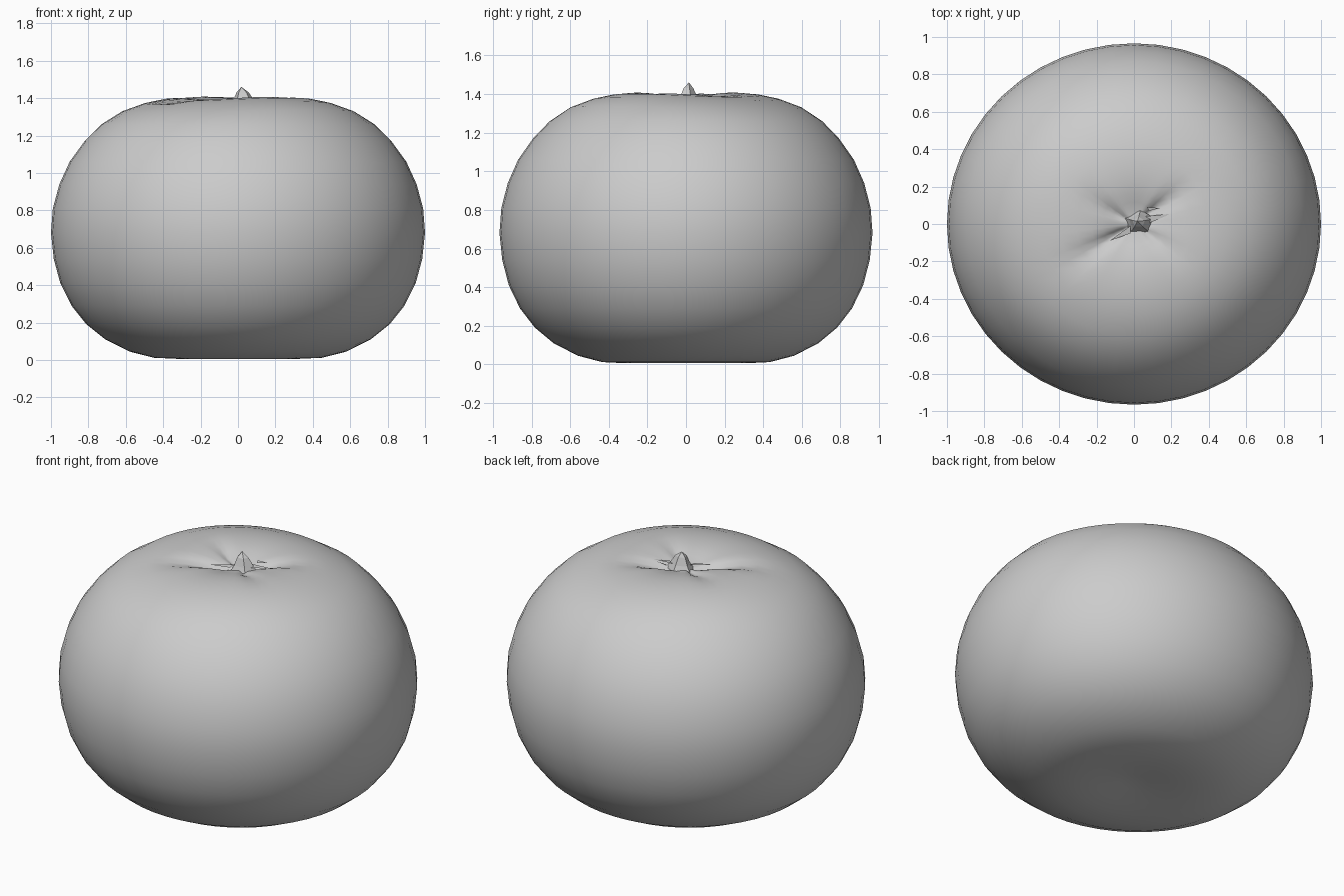
import bpy, bmesh, math

cube = bpy.data.objects.get("Cube")
if cube:
    bpy.data.objects.remove(cube, do_unlink=True)

mat = bpy.data.materials.new("plain grey")
mat.use_nodes = True
GREY = (0.6, 0.6, 0.6, 1.0)
mat.diffuse_color = GREY
mat.node_tree.nodes["Principled BSDF"].inputs["Base Color"].default_value = GREY

SEGMENTS = 48
# radius, height from the base centre to the crown dimple
PROFILE = [(0.08, 0.025), (0.2, 0.012), (0.32, 0.006), (0.45, 0.012), (0.58, 0.045),
           (0.71, 0.11), (0.81, 0.19), (0.89, 0.29), (0.95, 0.41), (0.985, 0.54),
           (1.0, 0.68), (0.99, 0.81), (0.955, 0.94), (0.9, 1.06), (0.82, 1.17),
           (0.73, 1.26), (0.62, 1.33), (0.5, 1.373), (0.4, 1.393), (0.31, 1.4),
           (0.23, 1.397), (0.17, 1.388), (0.12, 1.375), (0.07, 1.362)]
# crown creases: direction in degrees, depth, width in degrees, reach
CREASES = [(36, 0.05, 11, 0.36), (213, 0.05, 11, 0.46),
           (150, 0.03, 13, 0.34), (-35, 0.025, 13, 0.36)]


def crease_depth(r, a):
    """Depth of the crown creases at radius r and angle a."""
    total = 0.0
    for direction, depth, width, reach in CREASES:
        d = (math.degrees(a) - direction + 180) % 360 - 180
        fade = max(0.0, 1 - r / reach) ** 0.7 * min(1.0, r / 0.12)
        total += depth * math.exp(-(d / width) ** 2) * fade
    return total


def lathe(name, rings, bottom, top, smooth):
    """Skin a list of vertex rings and close both ends with fans."""
    bm = bmesh.new()
    loops = [[bm.verts.new(p) for p in ring] for ring in rings]
    n = len(loops[0])
    low, high = bm.verts.new(bottom), bm.verts.new(top)
    for i in range(n):
        j = (i + 1) % n
        bm.faces.new((low, loops[0][j], loops[0][i]))
        bm.faces.new((high, loops[-1][i], loops[-1][j]))
        for a, b in zip(loops, loops[1:]):
            bm.faces.new((a[i], a[j], b[j], b[i]))
    bmesh.ops.recalc_face_normals(bm, faces=bm.faces)
    for f in bm.faces:
        f.smooth = smooth
    mesh = bpy.data.meshes.new(name)
    bm.to_mesh(mesh)
    bm.free()
    mesh.materials.append(mat)
    obj = bpy.data.objects.new(name, mesh)
    bpy.context.collection.objects.link(obj)
    return obj


# Fruit body: squat, slightly oval, with a creased crown
rings = []
for r, z in PROFILE:
    ring = []
    for i in range(SEGMENTS):
        a = 2 * math.pi * i / SEGMENTS
        h = z
        if z > 1.3:
            h += 0.008 * math.cos(2 * a - 4.6) - crease_depth(r, a)
        ring.append((r * math.cos(a), 0.966 * r * math.sin(a), h))
    rings.append(ring)
lathe("fruit_body", rings, (0, 0, 0.03), (0.02, 0.01, 1.358), True)

# Stem: short faceted stub, leaning a little
stem_rings = []
for r, z, cx in [(0.085, 1.35, 0.03), (0.06, 1.385, 0.03), (0.035, 1.43, 0.025)]:
    stem_rings.append([(cx + r * math.cos(math.tau * i / 5 + 0.3),
                        0.01 + 0.8 * r * math.sin(math.tau * i / 5 + 0.3), z)
                       for i in range(5)])
lathe("stem", stem_rings, (0.03, 0.01, 1.35), (0.018, 0.015, 1.46), False)

# Sepal scraps: thin dry flakes beside the stem
def flake(name, points):
    mesh = bpy.data.meshes.new(name)
    mesh.from_pydata(points, [], [(0, 1, 2)])
    mesh.materials.append(mat)
    bpy.context.collection.objects.link(bpy.data.objects.new(name, mesh))

flake("sepal_right", [(0.05, 0.04, 1.385), (0.07, 0.0, 1.38), (0.2, 0.055, 1.385)])
flake("sepal_left", [(-0.02, -0.01, 1.38), (-0.02, -0.05, 1.375), (-0.13, -0.09, 1.38)])
flake("sepal_back", [(0.07, 0.09, 1.39), (0.08, 0.07, 1.385), (0.14, 0.085, 1.395)])
